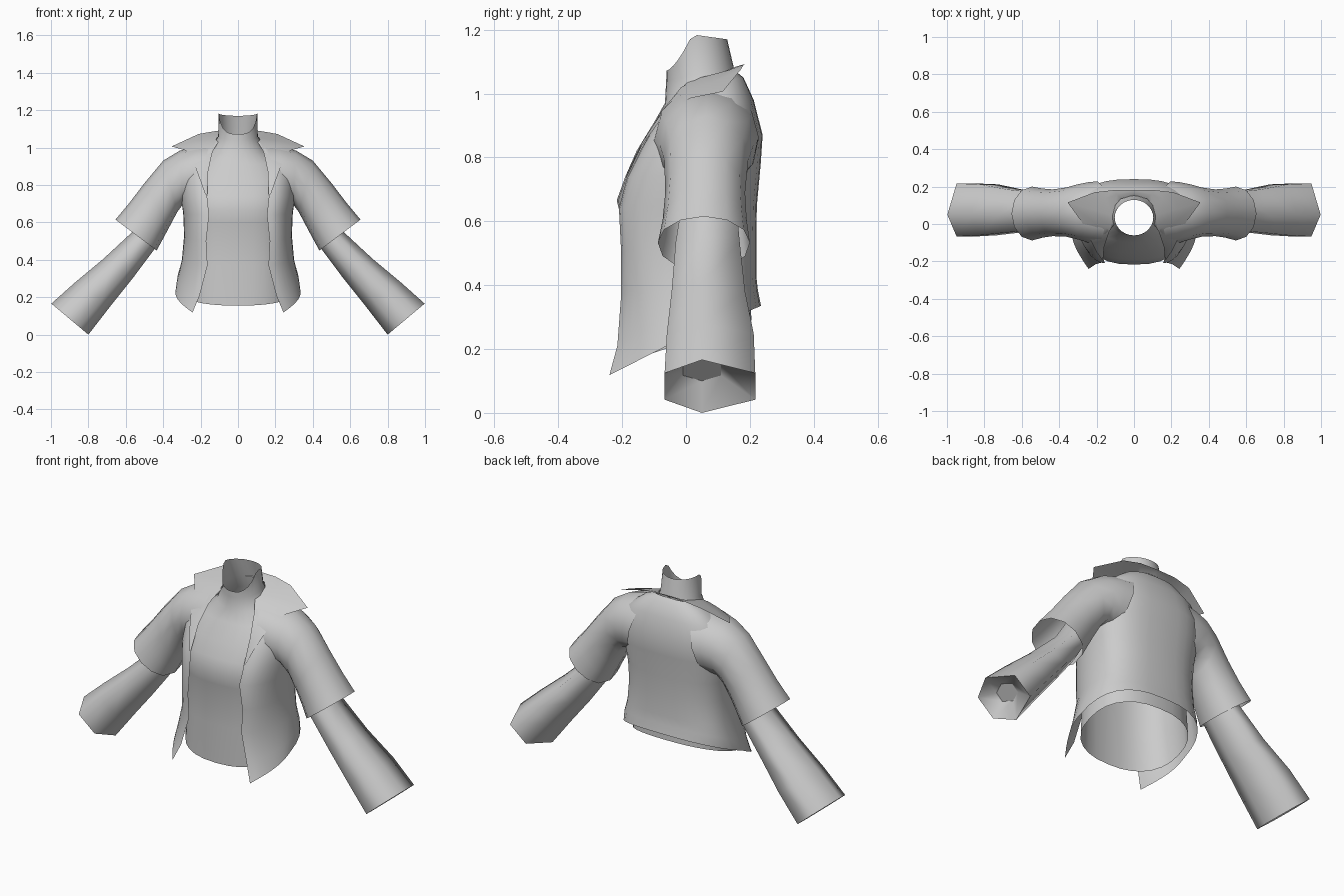
import bpy, math
from mathutils import Vector

grey = bpy.data.materials.new("cloth_grey")
grey.diffuse_color = (0.6, 0.6, 0.6, 1)


def loft(name, rows, closed, mirror=False, cap=False, flip=False):
    """Skin a list of point rows; optionally mirror across x = 0."""
    n = len(rows[0])
    verts = [tuple(p) for r in rows for p in r]
    faces = []
    for i in range(len(rows) - 1):
        for j in range(n if closed else n - 1):
            k = (j + 1) % n
            f = (i * n + j, i * n + k, (i + 1) * n + k, (i + 1) * n + j)
            faces.append(f[::-1] if flip else f)
    if cap:
        faces.append(tuple(range(len(verts) - n, len(verts))))
    me = bpy.data.meshes.new(name)
    me.from_pydata(verts, [], faces)
    me.materials.append(grey)
    ob = bpy.data.objects.new(name, me)
    bpy.context.collection.objects.link(ob)
    if mirror:
        m = ob.modifiers.new("Mirror", "MIRROR")
        m.use_clip = True
        m.merge_threshold = 0.002
    bpy.ops.object.select_all(action='DESELECT')
    ob.select_set(True)
    bpy.context.view_layer.objects.active = ob
    bpy.ops.object.shade_smooth_by_angle(angle=math.radians(88))
    return ob


def power(v, e):
    return math.copysign(abs(v) ** e, v)


# Undershirt: squarish rings (front z, back z, front y, back y, half width, roundness)
shirt = [(0.155, 0.29, -0.20, 0.205, 0.285, 0.85), (0.37, 0.40, -0.198, 0.20, 0.27, 0.8),
         (0.60, 0.60, -0.20, 0.20, 0.265, 0.8), (0.665, 0.67, -0.217, 0.205, 0.27, 0.8),
         (0.74, 0.75, -0.19, 0.21, 0.275, 0.8), (0.82, 0.84, -0.155, 0.21, 0.27, 0.85),
         (0.91, 0.93, -0.10, 0.185, 0.22, 0.9), (0.97, 1.00, -0.066, 0.165, 0.145, 1),
         (1.04, 1.08, -0.062, 0.15, 0.106, 1)]
rows = []
N = 28
for zf, zb, yf, yb, rx, e in shirt:
    ring = []
    for i in range(N):
        a = 2 * math.pi * i / N
        y = (yf + yb) / 2 - (yb - yf) / 2 * power(math.cos(a), e)
        z = zf + (zb - zf) * (y - yf) / (yb - yf)
        ring.append((rx * power(math.sin(a), e), y, z))
    rows.append(ring)
# Neck rim dips at the throat
rim = []
for i in range(N):
    a = 2 * math.pi * i / N
    y = 0.034 - 0.095 * math.cos(a)
    z = 1.185 - 0.14 * (y - 0.02)
    if y < 0.02:
        z = 1.072 + 0.113 * max(0, (y + 0.061) / 0.081) ** 1.5
    rim.append((0.103 * math.sin(a), y, z))
rows.append(rim)
loft("undershirt", rows, True)


def tube_ring(tx, tz, bx, bz, y0, y1, n, skew=0, square=1):
    """Ring from its top and bottom points in x-z and its depth range."""
    top, bot = Vector((tx, 0, tz)), Vector((bx, 0, bz))
    mid, half = (top + bot) / 2, (top - bot) / 2
    k = max(math.sin(2 * math.pi * i / n) for i in range(n))
    out = []
    for i in range(n):
        a = 2 * math.pi * i / n
        c, s = math.cos(a), math.sin(a) / k
        p = mid + half * c
        p.y = (y0 + y1) / 2 + (y1 - y0) / 2 * (power(s, square) if c < 0 else s)
        p.y += skew * max(0, 2 * abs(c) - 1)
        out.append(p)
    return out


# Long inner sleeve, with a funnel folded in at the cuff
inner = [(0.43, 0.76, 0.36, 0.66, 0.0, 0.15), (0.553, 0.56, 0.437, 0.47, -0.032, 0.168),
         (0.72, 0.405, 0.56, 0.305, -0.045, 0.185), (0.87, 0.28, 0.68, 0.155, -0.06, 0.212),
         (0.998, 0.166, 0.80, 0.0, -0.067, 0.217), (0.895, 0.17, 0.82, 0.10, -0.01, 0.11)]
skews = [0, -0.01, -0.02, -0.025, -0.025, 0]
loft("inner_sleeve", [tube_ring(*r, 6, s) for r, s in zip(inner, skews)], True,
     mirror=True, cap=True, flip=True)

# Short jacket sleeve
outer = [(0.15, 1.025, 0.24, 0.70, -0.10, 0.228), (0.22, 1.008, 0.265, 0.70, -0.10, 0.224),
         (0.31, 0.984, 0.295, 0.695, -0.082, 0.212),
         (0.40, 0.93, 0.325, 0.655, -0.068, 0.195), (0.50, 0.81, 0.37, 0.57, -0.065, 0.185),
         (0.58, 0.705, 0.405, 0.505, -0.073, 0.19), (0.655, 0.615, 0.435, 0.45, -0.088, 0.20)]
loft("jacket_sleeve", [tube_ring(*r, 12, 0, 0.75) for r in outer], True, mirror=True, flip=True)

# Open jacket body: front edge point, side point, back centre (y, z), front straightness
body = [((0.243, -0.24, 0.118), (0.335, -0.03, 0.225), (0.235, 0.335), 1),
        ((0.205, -0.215, 0.21), (0.325, 0.0, 0.30), (0.225, 0.385), 0.6),
        ((0.163, -0.203, 0.37), (0.30, 0.02, 0.40), (0.22, 0.43), 0.2),
        ((0.17, -0.203, 0.50), (0.288, 0.02, 0.53), (0.22, 0.55), 0),
        ((0.155, -0.21, 0.64), (0.293, 0.03, 0.65), (0.222, 0.65), 0),
        ((0.165, -0.185, 0.735), (0.308, 0.04, 0.75), (0.234, 0.78), 0),
        ((0.172, -0.138, 0.83), (0.305, 0.05, 0.85), (0.24, 0.87), 0),
        ((0.16, -0.085, 0.92), (0.28, 0.06, 0.95), (0.212, 0.98), 0),
        ((0.132, -0.04, 0.985), (0.18, 0.07, 1.025), (0.18, 1.05), 0),
        ((0.105, 0.0, 1.03), (0.118, 0.08, 1.05), (0.155, 1.07), 0)]
rows = []
for f, s, (by, bz), w in body:
    row = []
    for i in range(8):
        t = i / 8
        a = math.pi / 2 * t
        c = math.cos(a) * (1 - w) + (1 - t) * w
        row.append((f[0] + (s[0] - f[0]) * math.sin(a), s[1] + (f[1] - s[1]) * c,
                    f[2] + (s[2] - f[2]) * t))
    for i in range(9):
        a = math.pi / 2 * i / 8
        u = math.sin(a) ** 0.75
        row.append((s[0] * max(0, math.cos(a)) ** 0.75 if i < 8 else 0,
                    s[1] + (by - s[1]) * u, s[2] + (bz - s[2]) * u))
    rows.append(row)
loft("jacket_body", rows, False, mirror=True)

# Collar and lapel: strip between an inner and an outer edge
collar = [((0, 0.15, 1.07), (0, 0.183, 1.092)), ((0.07, 0.135, 1.068), (0.11, 0.181, 1.09)),
          ((0.10, 0.10, 1.062), (0.21, 0.17, 1.073)), ((0.115, 0.045, 1.05), (0.355, 0.115, 1.006)),
          ((0.123, -0.015, 1.02), (0.28, 0.012, 0.985)), ((0.142, -0.068, 0.955), (0.235, -0.082, 0.915)),
          ((0.16, -0.122, 0.87), (0.20, -0.150, 0.82)), ((0.165, -0.187, 0.735), (0.17, -0.192, 0.735))]
rows = []
for a, b in collar:
    a, b = Vector(a), Vector(b)
    rows.append([a, a.lerp(b, 0.5) + Vector((0, 0, 0.006)), b])
loft("collar", rows, False, mirror=True, flip=True)
